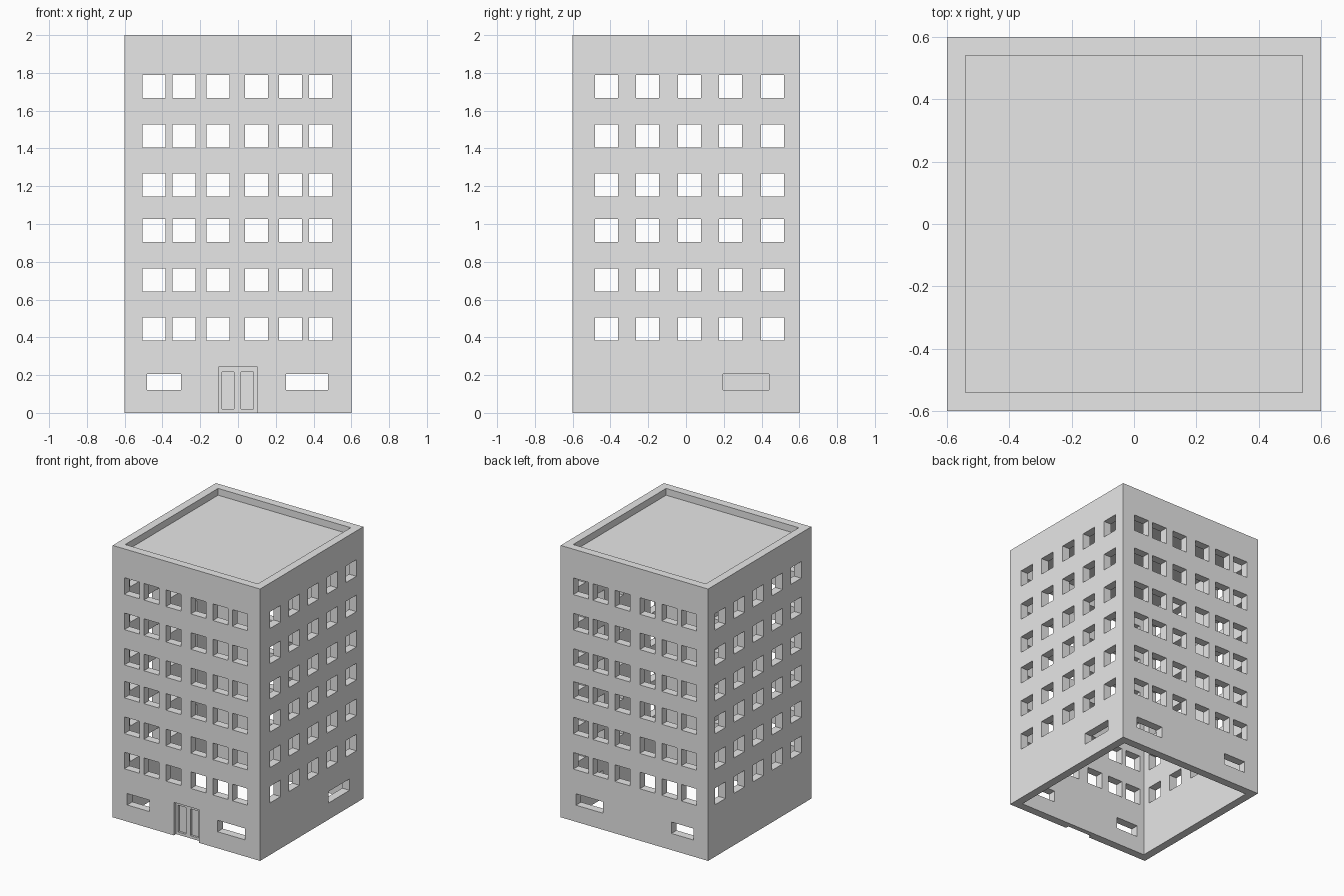
import bpy
import bmesh
from mathutils import Matrix, Vector

if "Cube" in bpy.data.objects:
    bpy.data.objects.remove(bpy.data.objects["Cube"], do_unlink=True)

HALF, INNER, HEIGHT = 0.6, 0.54, 2.0

concrete = bpy.data.materials.new("light grey concrete")
concrete.use_nodes = True
grey = (0.8, 0.8, 0.8, 1)
concrete.diffuse_color = grey
concrete.node_tree.nodes["Principled BSDF"].inputs["Base Color"].default_value = grey


def boxes(name, spans):
    """One object made of boxes, each given as x, y and z ranges."""
    bm = bmesh.new()
    for span in spans:
        low, high = Vector([s[0] for s in span]), Vector([s[1] for s in span])
        place = Matrix.Translation((low + high) / 2) @ Matrix.Diagonal((high - low).to_4d())
        bmesh.ops.create_cube(bm, size=1, matrix=place)
    mesh = bpy.data.meshes.new(name)
    bm.to_mesh(mesh)
    bm.free()
    mesh.materials.append(concrete)
    obj = bpy.data.objects.new(name, mesh)
    bpy.context.collection.objects.link(obj)
    return obj


def cut(target, spans):
    """Subtract boxes from the target and discard the cutter."""
    cutter = boxes("cutter", spans)
    cutter.hide_render = True
    mod = target.modifiers.new("cut", 'BOOLEAN')
    mod.operation, mod.solver, mod.object = 'DIFFERENCE', 'EXACT', cutter
    bpy.context.view_layer.objects.active = target
    bpy.ops.object.modifier_apply(modifier=mod.name)
    bpy.data.objects.remove(cutter, do_unlink=True)


def around(centre, size):
    return (centre - size / 2, centre + size / 2)


# Hollow outer walls, open at the bottom and at the parapet
walls = boxes("outer_walls", [((-HALF, HALF), (-HALF, HALF), (0, HEIGHT))])
cut(walls, [((-INNER, INNER), (-INNER, INNER), (-0.1, HEIGHT + 0.1))])

# Window openings on all four sides
WINDOW = 0.122
rows = (0.443, 0.703, 0.965, 1.207, 1.467, 1.727)
front_columns = (-0.444, -0.285, -0.105, 0.097, 0.277, 0.436)
side_columns = (-0.422, -0.204, 0.019, 0.236, 0.459)
near, far = (-0.65, -0.53), (0.53, 0.65)
openings = []
for depth in (near, far):
    for z in rows:
        openings += [(around(x, WINDOW), depth, around(z, WINDOW)) for x in front_columns]
        openings += [(depth, around(y, WINDOW), around(z, WINDOW)) for y in side_columns]

# Low ground floor windows at front, back and one side
low = (0.122, 0.206)
for depth in (near, far):
    openings += [((-0.482, -0.302), depth, low), ((0.254, 0.476), depth, low)]
openings.append((far, (0.196, 0.44), low))

# Entrance opening
door_x, door_top = (-0.102, 0.102), 0.243
openings.append((door_x, near, (-0.1, door_top)))
cut(walls, openings)

# Recessed double door with two sunken panels
door = boxes("entrance_door", [(door_x, (-0.575, -INNER), (0, door_top))])
cut(door, [(x, (-0.65, -0.56), (0.02, 0.217)) for x in ((-0.086, -0.02), (0.016, 0.083))])

# Flat roof set below the parapet
boxes("roof_slab", [((-INNER, INNER), (-INNER, INNER), (1.89, 1.95))])
